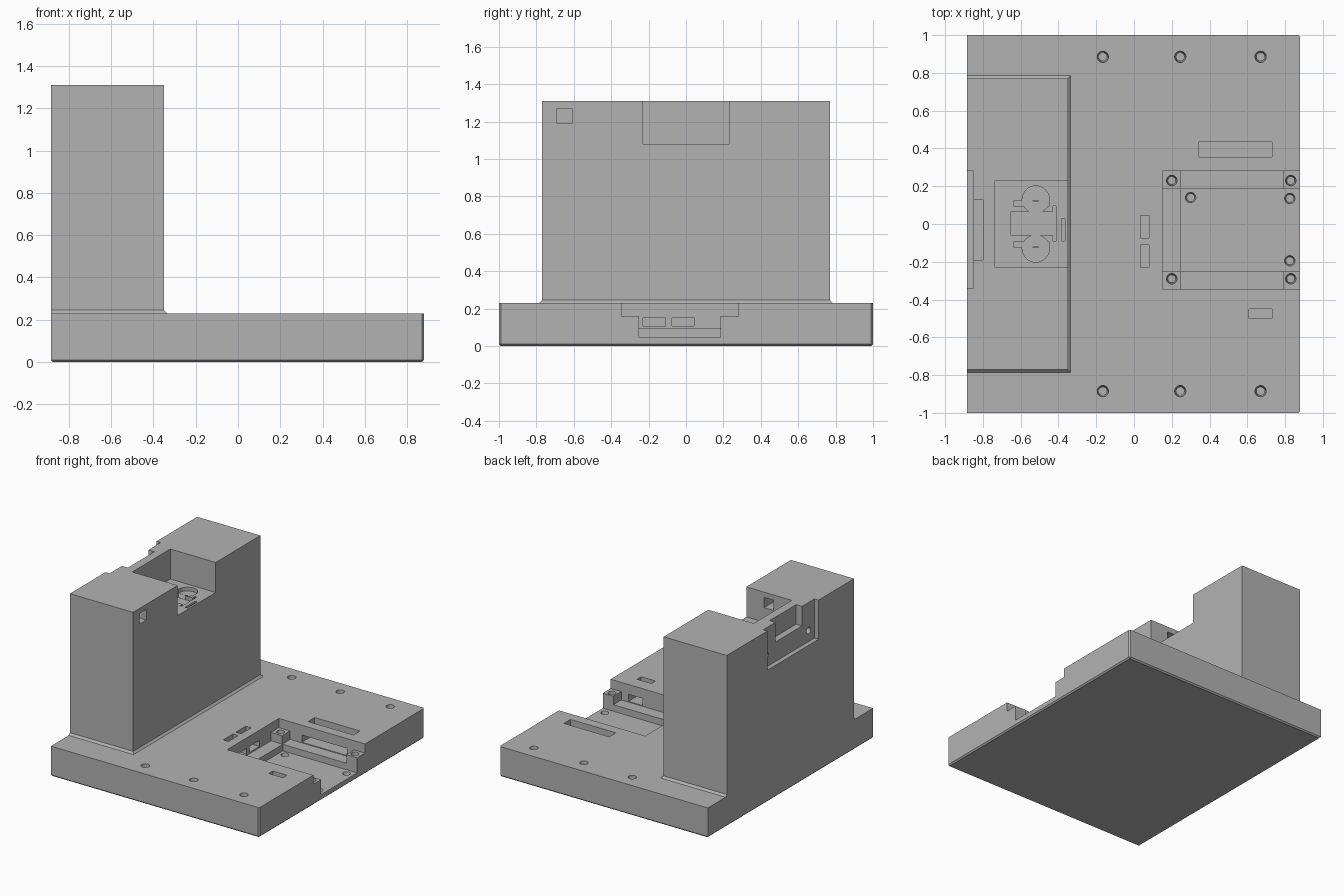
import bpy
import bmesh
from mathutils import Matrix, Vector

default_cube = bpy.data.objects.get("Cube")
if default_cube:
    bpy.data.objects.remove(default_cube, do_unlink=True)

# One grey plastic for the whole print
GREY = (0.45, 0.45, 0.45, 1.0)
plastic = bpy.data.materials.new("grey plastic")
plastic.use_nodes = True
plastic.diffuse_color = GREY
plastic.node_tree.nodes["Principled BSDF"].inputs["Base Color"].default_value = GREY


def add_object(name, bm):
    mesh = bpy.data.meshes.new(name)
    bm.to_mesh(mesh)
    bm.free()
    mesh.materials.append(plastic)
    obj = bpy.data.objects.new(name, mesh)
    bpy.context.collection.objects.link(obj)
    return obj


def box_mesh(x_range, y_range, z_range):
    bm = bmesh.new()
    spans = (x_range, y_range, z_range)
    centre = Vector([sum(span) / 2 for span in spans])
    size = [span[1] - span[0] for span in spans]
    bmesh.ops.create_cube(bm, size=1, matrix=Matrix.Translation(centre) @ Matrix.Diagonal((*size, 1)))
    return bm


def cut(target, bm):
    """Subtract a mesh from the target and discard the cutter."""
    cutter = add_object("cutter", bm)
    cutter.hide_render = True
    modifier = target.modifiers.new("cut", "BOOLEAN")
    modifier.operation = "DIFFERENCE"
    modifier.solver = "EXACT"
    modifier.object = cutter
    bpy.context.view_layer.objects.active = target
    bpy.ops.object.modifier_apply(modifier=modifier.name)
    bpy.data.objects.remove(cutter, do_unlink=True)


def cut_box(target, x_range, y_range, z_range):
    cut(target, box_mesh(x_range, y_range, z_range))


def cut_round(target, centre, radius, depth, taper=1.0, axis="Z"):
    """Blind round hole whose mouth is at centre."""
    bm = bmesh.new()
    turn = Matrix.Rotation(-1.5708, 4, "Y") if axis == "X" else Matrix.Identity(4)
    bmesh.ops.create_cone(bm, cap_ends=True, segments=24, radius1=radius * taper, radius2=radius,
                          depth=depth, matrix=Matrix.Translation(centre) @ turn
                          @ Matrix.Translation((0, 0, 0.001 - depth / 2)))
    cut(target, bm)


LEFT, RIGHT = -0.885, 0.88
DECK, TOP = 0.23, 1.31
ABOVE = 1.5
OUT = 1.0

# Base slab with softened lower rim and front corners
bm = box_mesh((LEFT, RIGHT), (-1, 1), (0, DECK))


def is_softened(edge):
    low = all(v.co.z < 0.01 for v in edge.verts)
    corner = all(v.co.x > 0 for v in edge.verts) and abs(edge.verts[0].co.z - edge.verts[1].co.z) > 0.1
    return low or corner


bmesh.ops.bevel(bm, geom=[e for e in bm.edges if is_softened(e)], offset=0.01, segments=1, affect="EDGES")
base = add_object("base", bm)

# Board bay: upper opening, ledge cross, then the deep floor open to the side
cut_box(base, (0.15, OUT), (-0.345, 0.28), (0.16, ABOVE))
cut_box(base, (0.15, OUT), (-0.25, 0.185), (0.095, ABOVE))
cut_box(base, (0.245, 0.79), (-0.345, 0.28), (0.095, ABOVE))
cut_box(base, (0.25, OUT), (-0.25, 0.185), (0.045, ABOVE))

# Cable slots that drop from the deck and turn into the bay
for y_range in ((-0.23, -0.11), (-0.075, 0.045)):
    cut_box(base, (0.035, 0.08), y_range, (0.105, ABOVE))
    cut_box(base, (0.036, 0.2), y_range, (0.106, 0.15))
cut_box(base, (0.345, 0.73), (0.355, 0.435), (0.1, ABOVE))
cut_box(base, (0.346, 0.729), (0.2, 0.434), (0.101, 0.155))
cut_box(base, (0.61, 0.73), (-0.5, -0.45), (0.1, ABOVE))
cut_box(base, (0.611, 0.729), (-0.499, -0.3), (0.101, 0.155))

# Screw holes on the deck, the corner posts and the bay floor
for x in (-0.165, 0.245, 0.67):
    for y in (-0.885, 0.885):
        cut_round(base, (x, y, DECK), 0.03, 0.12, 0.75)
for x in (0.2, 0.83):
    for y in (-0.29, 0.23):
        cut_round(base, (x, y, 0.16), 0.028, 0.08, 0.75)
for x, y in ((0.3, 0.14), (0.825, 0.135), (0.825, -0.195)):
    cut_round(base, (x, y, 0.045), 0.028, 0.03, 0.75)

# Tower, flush with the back edge and flared slightly where it meets the deck
FACE, HALF, FLARE = -0.35, 0.77, 0.015
bm = box_mesh((LEFT, FACE), (-HALF, HALF), (DECK, TOP))
bmesh.ops.bisect_plane(bm, geom=bm.verts[:] + bm.edges[:] + bm.faces[:],
                       plane_co=(0, 0, DECK + FLARE), plane_no=(0, 0, 1))
for v in bm.verts:
    if v.co.z < DECK + FLARE / 2:
        v.co.y += FLARE if v.co.y > 0 else -FLARE
        if v.co.x > -0.5:
            v.co.x += FLARE
tower = add_object("tower", bm)

# Top pocket open to the deck side
FLOOR = 1.08
cut_box(tower, (-0.735, 0), (-0.23, 0.23), (FLOOR, ABOVE))

# Cable duct from the tower face round into the pocket
cut_box(tower, (-0.58, 0), (-0.69, -0.61), (1.19, 1.27))
cut_box(tower, (-0.58, -0.5), (-0.65, -0.2), (1.191, 1.269))

# Stepped plate recess on the rear with two screw holes
cut_box(tower, (-OUT, -0.85), (-0.34, 0.28), (1.01, ABOVE))
cut_box(tower, (-OUT, -0.8), (-0.19, 0.13), (1.16, ABOVE))
for y in (-0.27, 0.24):
    cut_round(tower, (-0.85, y, 1.095), 0.025, 0.08, axis="X")

# Shallow component seat in the pocket floor: middle bed and mirrored clips
SEAT = FLOOR - 0.03
cut_box(tower, (-0.65, -0.415), (-0.06, 0.065), (SEAT, FLOOR + 0.02))
cut_box(tower, (-0.43, -0.414), (-0.09, 0.095), (SEAT, FLOOR + 0.02))
cut_box(tower, (-0.385, -0.365), (-0.09, 0.03), (SEAT, FLOOR + 0.02))
for side in (-1, 1):
    near, far = sorted((side * 0.092, side * 0.125))
    cut_box(tower, (-0.635, -0.45), (near, far), (SEAT, FLOOR + 0.02))
    cut_round(tower, (-0.52, side * 0.13, FLOOR), 0.072, 0.03)
    cut_round(tower, (-0.52, side * 0.14, SEAT), 0.022, 0.05)
